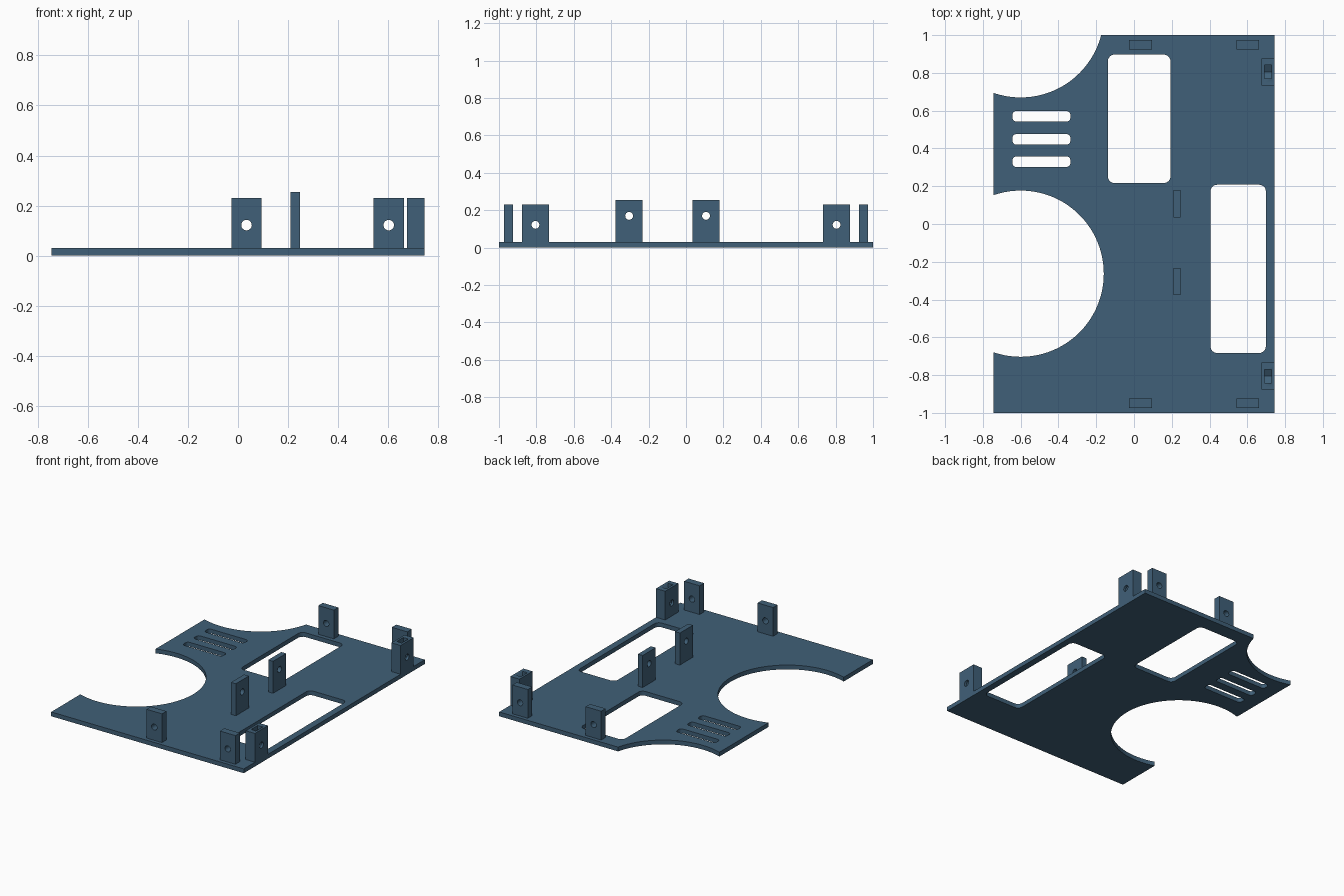
import bpy, bmesh
from math import sin, cos, pi, sqrt, asin, acos, radians
from mathutils import Matrix

if "Cube" in bpy.data.objects:
    bpy.data.objects.remove(bpy.data.objects["Cube"])

T = 0.03                      # plate thickness
X, Y = 0.745, 1.0             # plate half sizes
paint = bpy.data.materials.new("slate_blue")
paint.diffuse_color = (0.051, 0.117, 0.188, 1)
paint.use_nodes = True
paint.node_tree.nodes["Principled BSDF"].inputs["Base Color"].default_value = paint.diffuse_color

FLAT = Matrix.Identity(4)                                             # u=x, v=y, depth=z
FACE_X = Matrix(((0, 0, 1, 0), (1, 0, 0, 0), (0, 1, 0, 0), (0, 0, 0, 1)))   # u=y, v=z
FACE_Y = Matrix(((1, 0, 0, 0), (0, 0, -1, 0), (0, 1, 0, 0), (0, 0, 0, 1)))  # u=x, v=z


def arc(cx, cy, r, a0, a1, n):
    return [(cx + r * cos(a0 + (a1 - a0) * i / n), cy + r * sin(a0 + (a1 - a0) * i / n))
            for i in range(n + 1)]


def rect(u0, u1, v0, v1):
    return [(u0, v0), (u1, v0), (u1, v1), (u0, v1)]


def rounded(u0, u1, v0, v1, r):
    corners = [(u1 - r, v1 - r), (u0 + r, v1 - r), (u0 + r, v0 + r), (u1 - r, v0 + r)]
    return [p for k, (cu, cv) in enumerate(corners)
            for p in arc(cu, cv, r, k * pi / 2, (k + 1) * pi / 2, 6)]


def slab(name, loops, lo, hi, frame):
    """Extrude an outline with holes between depths lo and hi."""
    cu = bpy.data.curves.new(name + "_profile", 'CURVE')
    cu.dimensions, cu.fill_mode, cu.extrude = '2D', 'BOTH', (hi - lo) / 2
    for loop in loops:
        sp = cu.splines.new('POLY')
        sp.points.add(len(loop) - 1)
        for p, (u, v) in zip(sp.points, loop):
            p.co = (u, v, 0, 1)
        sp.use_cyclic_u = True
    tmp = bpy.data.objects.new(name + "_tmp", cu)
    bpy.context.collection.objects.link(tmp)
    dg = bpy.context.evaluated_depsgraph_get()
    me = bpy.data.meshes.new_from_object(tmp.evaluated_get(dg))
    bpy.data.objects.remove(tmp)
    me.name = name
    bm = bmesh.new()
    bm.from_mesh(me)
    bmesh.ops.remove_doubles(bm, verts=bm.verts, dist=1e-5)
    bm.transform(frame @ Matrix.Translation((0, 0, (lo + hi) / 2)))
    bmesh.ops.recalc_face_normals(bm, faces=bm.faces)
    bm.to_mesh(me)
    bm.free()
    me.materials.clear()
    me.materials.append(paint)
    ob = bpy.data.objects.new(name, me)
    bpy.context.collection.objects.link(ob)
    bpy.context.view_layer.objects.active = ob
    ob.select_set(True)
    bpy.ops.object.shade_smooth_by_angle(angle=radians(30))
    ob.select_set(False)
    return ob


# Base plate: two round bites on the left edge, two windows, three vent slots
CX, R, LOW, HIGH = -0.6, 0.44, -0.263, 1.11
edge = acos((-X - CX) / R)              # angle where a bite meets the left edge
top = asin((Y - HIGH) / R)              # angle where the upper bite meets the back edge
outline = [(-X, -Y), (X, -Y), (X, Y)]
outline += arc(CX, HIGH, R, top, -edge, 40)
outline += arc(CX, LOW, R, edge, -edge, 80)
holes = [rounded(-0.138, 0.193, 0.217, 0.897, 0.035),
         rounded(0.405, 0.698, -0.683, 0.208, 0.035)]
holes += [rounded(-0.643, -0.337, y - 0.028, y + 0.028, 0.02) for y in (0.33, 0.448, 0.57)]
slab("base_plate", [outline] + holes, 0, T, FLAT)


def tab(name, u, half, height, hole_z, lo, hi, frame):
    return slab(name, [rect(u - half, u + half, T, height),
                       arc(u, hole_z, 0.021, 0, 2 * pi * 31 / 32, 31)], lo, hi, frame)


# Tabs along the front and back edges (frame depth runs toward -y)
for side, s in (("front", 1), ("back", -1)):
    for where, x in (("middle", 0.034), ("right", 0.602)):
        lo, hi = sorted((s * 0.925, s * 0.974))
        tab(f"{side}_{where}_tab", x, 0.06, 0.231, 0.122, lo, hi, FACE_Y)

# Taller inner tabs
for side, y in (("front", -0.304), ("back", 0.107)):
    tab(f"inner_{side}_tab", y, 0.072, 0.254, 0.17, 0.21, 0.247, FACE_X)

# Right edge blocks, each with a nut pocket open at the top and pointed at the bottom
for side, y in (("front", -0.805), ("back", 0.805)):
    block = tab(f"{side}_nut_block", y, 0.072, 0.231, 0.122, 0.674, X, FACE_X)
    w = 0.036
    v = w / sqrt(3)
    pocket = slab(f"{side}_pocket_cutter",
                  [[(y, 0.122 - 2 * v), (y + w, 0.122 - v), (y + w, 0.3), (y - w, 0.3),
                    (y - w, 0.122 - v)]], 0.69, 0.728, FACE_X)
    cut = block.modifiers.new("nut_pocket", 'BOOLEAN')
    cut.operation, cut.solver, cut.object = 'DIFFERENCE', 'EXACT', pocket
    bpy.context.view_layer.objects.active = block
    bpy.ops.object.modifier_apply(modifier=cut.name)
    bpy.data.objects.remove(pocket)
